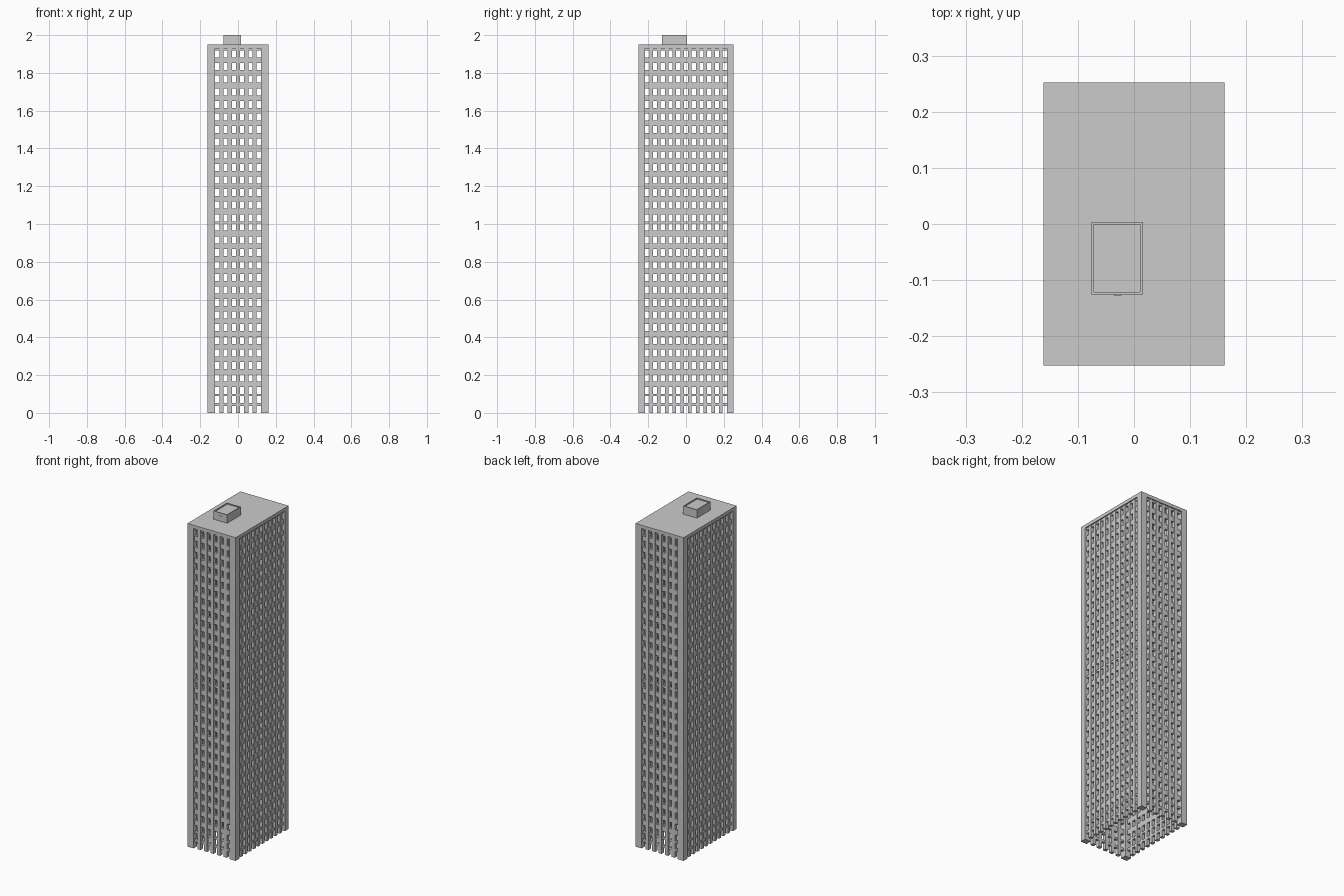
import bpy, bmesh
from mathutils import Matrix, Vector

if "Cube" in bpy.data.objects:
    bpy.data.objects.remove(bpy.data.objects["Cube"])

HX, HY, TOP = 0.161, 0.2525, 1.95     # half width, half depth, roof height
PX, PY = 0.1205, 0.2165               # inner edges of the corner pillars
WIN_W, WIN_H = 0.022, 0.037


def add_box(bm, lo, hi):
    lo, hi = Vector(lo), Vector(hi)
    m = Matrix.Translation((lo + hi) / 2) @ Matrix.Diagonal((*(hi - lo), 1))
    bmesh.ops.create_cube(bm, size=1, matrix=m)


def make(name, boxes):
    bm = bmesh.new()
    for lo, hi in boxes:
        add_box(bm, lo, hi)
    me = bpy.data.meshes.new(name)
    bm.to_mesh(me)
    bm.free()
    ob = bpy.data.objects.new(name, me)
    bpy.context.collection.objects.link(ob)
    return ob


# Window row heights: upper block, lower block, two base rows
rows = [1.9 - i * 0.0667 for i in range(14)]
rows += [0.983 - i * 0.0665 for i in range(14)] + [0.070, 0.0185]

# Solid bands between the window rows
edges = [TOP - 0.02]
for z in rows:
    edges += [z + WIN_H / 2, z - WIN_H / 2]
bands = [(edges[i + 1], edges[i]) for i in range(0, len(edges) - 1, 2)]


def wall(name, half, plane, cols, along_x, side):
    """Open lattice of mullions and floor bands on one face."""
    def bar(u0, u1, d0, d1, z0, z1):
        a, b = sorted((side * (plane - d0), side * (plane - d1)))
        if along_x:
            return (u0, a, z0), (u1, b, z1)
        return (a, u0, z0), (b, u1, z1)
    pitch = (2 * half - WIN_W) / (cols - 1)
    starts = [-half + i * pitch for i in range(cols)]
    boxes = [bar(s + WIN_W, s + pitch, 0.005, 0.026, 0, TOP - 0.02)
             for s in starts[:-1]]
    boxes += [bar(-half, half, 0.009, 0.025, z0, z1) for z0, z1 in bands]
    return make(name, boxes)


wall("front_window_wall", PX, HY, 6, True, -1)
wall("back_window_wall", PX, HY, 6, True, 1)
wall("left_window_wall", PY, HX, 11, False, -1)
wall("right_window_wall", PY, HX, 11, False, 1)

# Corner pillars
make("corner_pillars", [
    ((min(sx * PX, sx * HX), min(sy * PY, sy * HY), 0),
     (max(sx * PX, sx * HX), max(sy * PY, sy * HY), TOP - 0.02))
    for sx in (-1, 1) for sy in (-1, 1)])

# Roof slab
make("roof_slab", [((-HX, -HY, TOP - 0.02), (HX, HY, TOP))])

# Rooftop plant room with a raised rim, and a small door
x0, x1, y0, y1, r = -0.076, 0.016, -0.126, 0.004, 0.005
make("rooftop_room", [((x0, y0, TOP), (x1, y1, 1.994))])
make("rooftop_room_rim", [
    ((x0, y0, 1.994), (x1, y0 + r, 2.0)),
    ((x0, y1 - r, 1.994), (x1, y1, 2.0)),
    ((x0, y0 + r, 1.994), (x0 + r, y1 - r, 2.0)),
    ((x1 - r, y0 + r, 1.994), (x1, y1 - r, 2.0))])
make("rooftop_door", [((-0.036, y0 - 0.001, TOP), (-0.022, y0, 1.982))])
